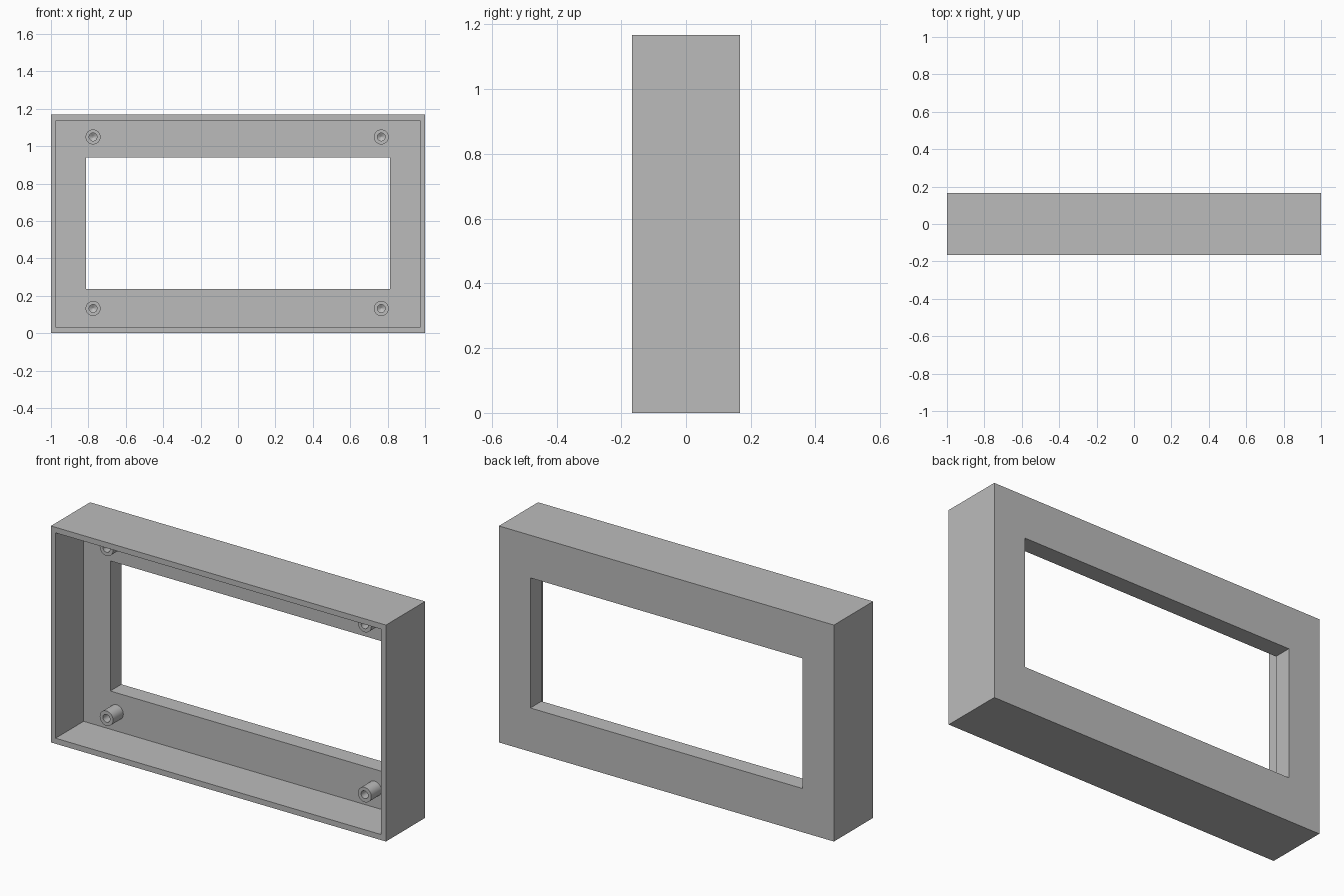
import bpy
import bmesh
import math

cube = bpy.data.objects.get("Cube")
if cube:
    bpy.data.objects.remove(cube, do_unlink=True)

grey = bpy.data.materials.new("mid grey")
grey.use_nodes = True
grey.diffuse_color = (0.5, 0.5, 0.5, 1)
grey.node_tree.nodes["Principled BSDF"].inputs["Base Color"].default_value = (0.5, 0.5, 0.5, 1)

BACK, FRONT = 0.167, -0.167
FLOOR = 0.072          # inner face of the back panel
HEIGHT = 1.168


def rectangle(x0, x1, z0, z1, y):
    return [(x0, y, z0), (x1, y, z0), (x1, y, z1), (x0, y, z1)]


def circle(cx, cz, radius, y, sides=32):
    steps = [math.tau * i / sides for i in range(sides)]
    return [(cx + radius * math.cos(a), y, cz + radius * math.sin(a)) for a in steps]


def loft(name, rings, closed=False, cap_end=False):
    """Skin matching rings of points, optionally back to the first ring."""
    bm = bmesh.new()
    loops = [[bm.verts.new(p) for p in ring] for ring in rings]
    pairs = list(zip(loops, loops[1:]))
    if closed:
        pairs.append((loops[-1], loops[0]))
    for a, b in pairs:
        for i in range(len(a)):
            j = (i + 1) % len(a)
            bm.faces.new((a[i], a[j], b[j], b[i]))
    if cap_end:
        bm.faces.new(loops[-1])
        bm.faces.new(loops[0])
    bmesh.ops.recalc_face_normals(bm, faces=bm.faces)
    mesh = bpy.data.meshes.new(name)
    bm.to_mesh(mesh)
    bm.free()
    mesh.materials.append(grey)
    obj = bpy.data.objects.new(name, mesh)
    bpy.context.collection.objects.link(obj)
    return obj


# Open-fronted housing with a window through its back panel
outer = (-1, 1, 0, HEIGHT)
cavity = (-0.972, 0.972, 0.03, HEIGHT - 0.03)
window = (-0.813, 0.812, 0.236, 0.938)
loft("housing", [
    rectangle(*outer, BACK),
    rectangle(*outer, FRONT),
    rectangle(*cavity, FRONT),
    rectangle(*cavity, FLOOR),
    rectangle(*window, FLOOR),
    rectangle(*window, BACK),
], closed=True)

# Four hollow screw posts with drill-point holes
POST_FRONT = FLOOR - 0.087
for side, x in (("right", -0.775), ("left", 0.766)):
    for level, z in (("lower", 0.132), ("upper", 1.049)):
        post = loft(f"{level}_{side}_screw_post", [
            circle(x, z, 0.04, FLOOR + 0.005),
            circle(x, z, 0.04, POST_FRONT),
            circle(x, z, 0.021, POST_FRONT),
            circle(x, z, 0.021, FLOOR - 0.015),
            circle(x, z, 0.002, FLOOR - 0.003),
        ], cap_end=True)
        bpy.ops.object.select_all(action="DESELECT")
        post.select_set(True)
        bpy.context.view_layer.objects.active = post
        bpy.ops.object.shade_smooth_by_angle(angle=math.radians(30))
